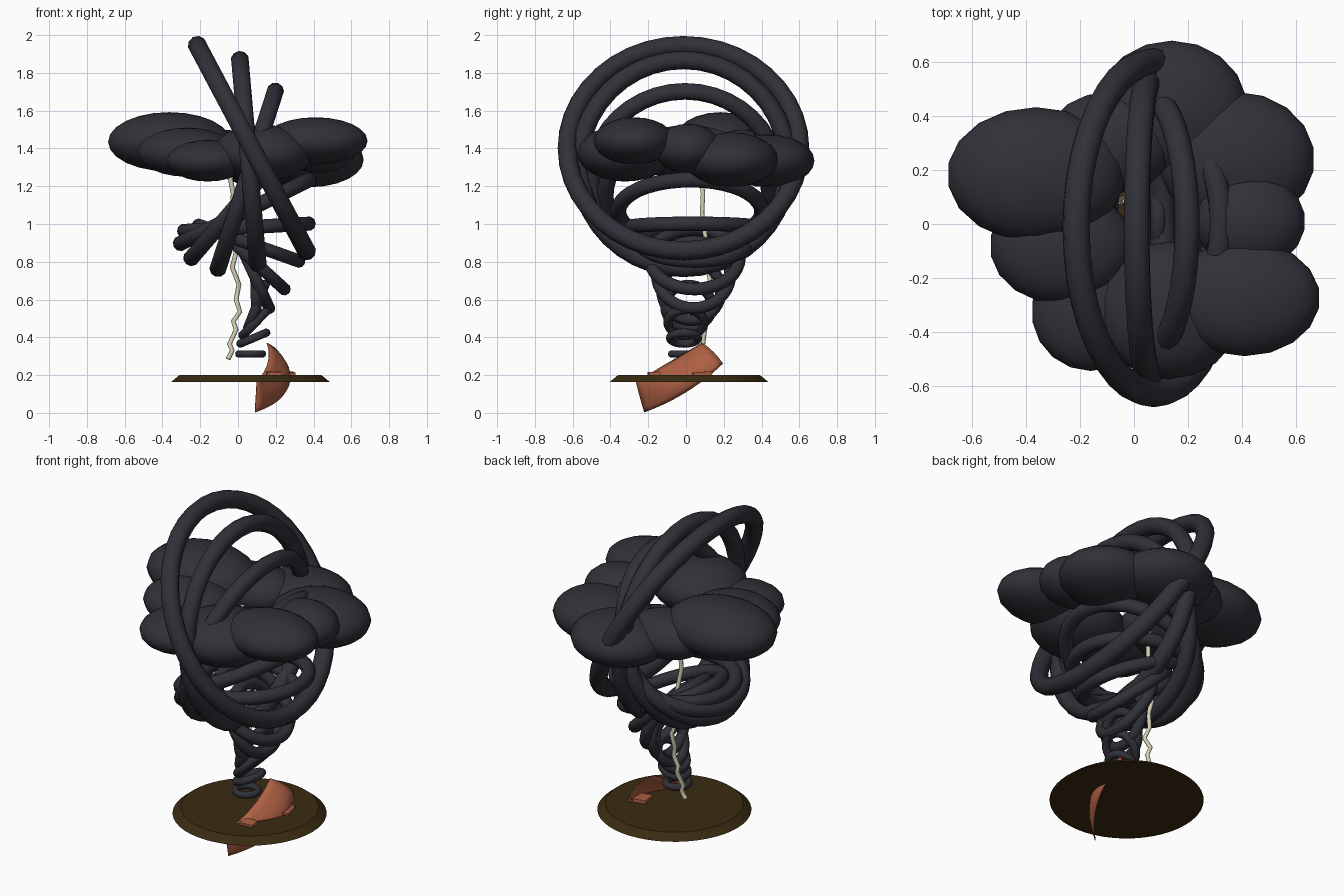
import bpy, math
from mathutils import Vector

if "Cube" in bpy.data.objects:
    bpy.data.objects.remove(bpy.data.objects["Cube"])


def material(name, rgb):
    m = bpy.data.materials.new(name)
    m.diffuse_color = (*rgb, 1)
    m.use_nodes = True
    m.node_tree.nodes["Principled BSDF"].inputs["Base Color"].default_value = m.diffuse_color
    return m


STORM = material("storm_grey", (0.030, 0.030, 0.040))
SOIL = material("dark_soil", (0.042, 0.024, 0.006))
CLAY = material("clay_orange", (0.42, 0.115, 0.055))
BOLT = material("pale_cream", (0.68, 0.63, 0.46))


def finish(name, mat, smooth=True):
    ob = bpy.context.object
    ob.name = name
    ob.data.materials.append(mat)
    if smooth:
        bpy.ops.object.shade_smooth()
    return ob


# Ground disc with a bevelled rim
bpy.ops.mesh.primitive_cone_add(vertices=48, radius1=0.42, radius2=0.375, depth=0.037,
                                location=(0.066, 0.016, 0.182))
finish("ground_disc", SOIL, False)

# Funnel: rings that widen, rise and turn by 0.4 rad each
for k in range(14):
    t = k / 13
    bpy.ops.mesh.primitive_torus_add(
        major_segments=40, minor_segments=10,
        major_radius=0.062 + 0.553 * t ** 1.5, minor_radius=0.02 + 0.031 * t,
        location=(0.067 + 0.03 * math.sin(0.5 * k), 0.016 - 0.03 * math.cos(0.5 * k),
                  0.312 + 0.0838 * k),
        rotation=(0, -0.4 * k, 0))
    finish(f"funnel_ring_{k + 1}", STORM)

# Cloud lobes around the funnel: centre, then radii
lobes = [
    ((0.43, 0.01, 1.40), (0.205, 0.18, 0.13)),
    ((0.38, 0.24, 1.34), (0.29, 0.25, 0.145)),
    ((0.14, 0.43, 1.335), (0.28, 0.25, 0.14)),
    ((-0.09, 0.30, 1.37), (0.24, 0.19, 0.13)),
    ((-0.363, 0.183, 1.435), (0.33, 0.25, 0.157)),
    ((-0.27, -0.08, 1.38), (0.265, 0.217, 0.13)),
    ((-0.16, -0.325, 1.335), (0.22, 0.22, 0.11)),
    ((0.13, -0.32, 1.375), (0.27, 0.255, 0.15)),
    ((0.41, -0.275, 1.44), (0.28, 0.215, 0.125)),
]
for i, (loc, rad) in enumerate(lobes):
    bpy.ops.mesh.primitive_uv_sphere_add(segments=18, ring_count=12, radius=1,
                                         location=loc, scale=rad)
    finish(f"cloud_lobe_{i + 1}", STORM)

# Lightning bolt: thin zigzag tube
path = [(-0.03, 0.085, 1.36), (-0.04, 0.08, 1.24), (-0.025, 0.09, 1.16), (-0.03, 0.085, 1.06),
        (-0.015, 0.10, 0.95), (-0.01, 0.12, 0.85), (-0.03, 0.115, 0.77), (0.005, 0.13, 0.68),
        (-0.01, 0.12, 0.60), (0.01, 0.10, 0.535), (-0.025, 0.11, 0.485), (-0.01, 0.10, 0.44),
        (-0.045, 0.09, 0.365), (-0.03, 0.085, 0.33), (-0.053, 0.08, 0.285)]
curve = bpy.data.curves.new("lightning_bolt", 'CURVE')
curve.dimensions = '3D'
curve.bevel_depth = 0.013
curve.bevel_resolution = 1
curve.use_fill_caps = True
spline = curve.splines.new('POLY')
spline.points.add(len(path) - 1)
for p, co in zip(spline.points, path):
    p.co = (*co, 1)
curve.materials.append(BOLT)
bpy.context.collection.objects.link(bpy.data.objects.new("lightning_bolt", curve))


# Curved debris sheet: quadratic patch through nine points
def quad(a, b, c, t):
    return a * (2 * t - 1) * (t - 1) + b * 4 * t * (1 - t) + c * t * (2 * t - 1)


rows = [[(0.09, -0.22, 0.003), (0.25, 0.0, 0.11), (0.24, 0.195, 0.26)],
        [(0.095, -0.245, 0.09), (0.255, -0.04, 0.185), (0.215, 0.145, 0.322)],
        [(0.10, -0.265, 0.165), (0.158, -0.09, 0.267), (0.153, 0.085, 0.37)]]
rows = [[Vector(p) for p in r] for r in rows]
N, M = 14, 8
verts = [quad(*[quad(*r, i / N) for r in rows], j / M) for j in range(M + 1) for i in range(N + 1)]
faces = [(a, a + 1, a + N + 2, a + N + 1)
         for j in range(M) for i in range(N) for a in [j * (N + 1) + i]]
mesh = bpy.data.meshes.new("debris_sheet")
mesh.from_pydata(verts, [], faces)
mesh.materials.append(CLAY)
sheet = bpy.data.objects.new("debris_sheet", mesh)
bpy.context.collection.objects.link(sheet)
for poly in mesh.polygons:
    poly.use_smooth = True
solid = sheet.modifiers.new("thickness", 'SOLIDIFY')
solid.thickness = 0.004
solid.offset = 0

# Small debris plates lying on the disc
for i, (loc, size, turn) in enumerate([((0.19, -0.17, 0.208), (0.08, 0.06, 0.018), 0.1),
                                       ((0.245, 0.08, 0.208), (0.10, 0.10, 0.018), 0.2)]):
    bpy.ops.mesh.primitive_cube_add(size=1, location=loc, rotation=(0.06, 0, turn), scale=size)
    finish(f"debris_plate_{i + 1}", CLAY, False)
